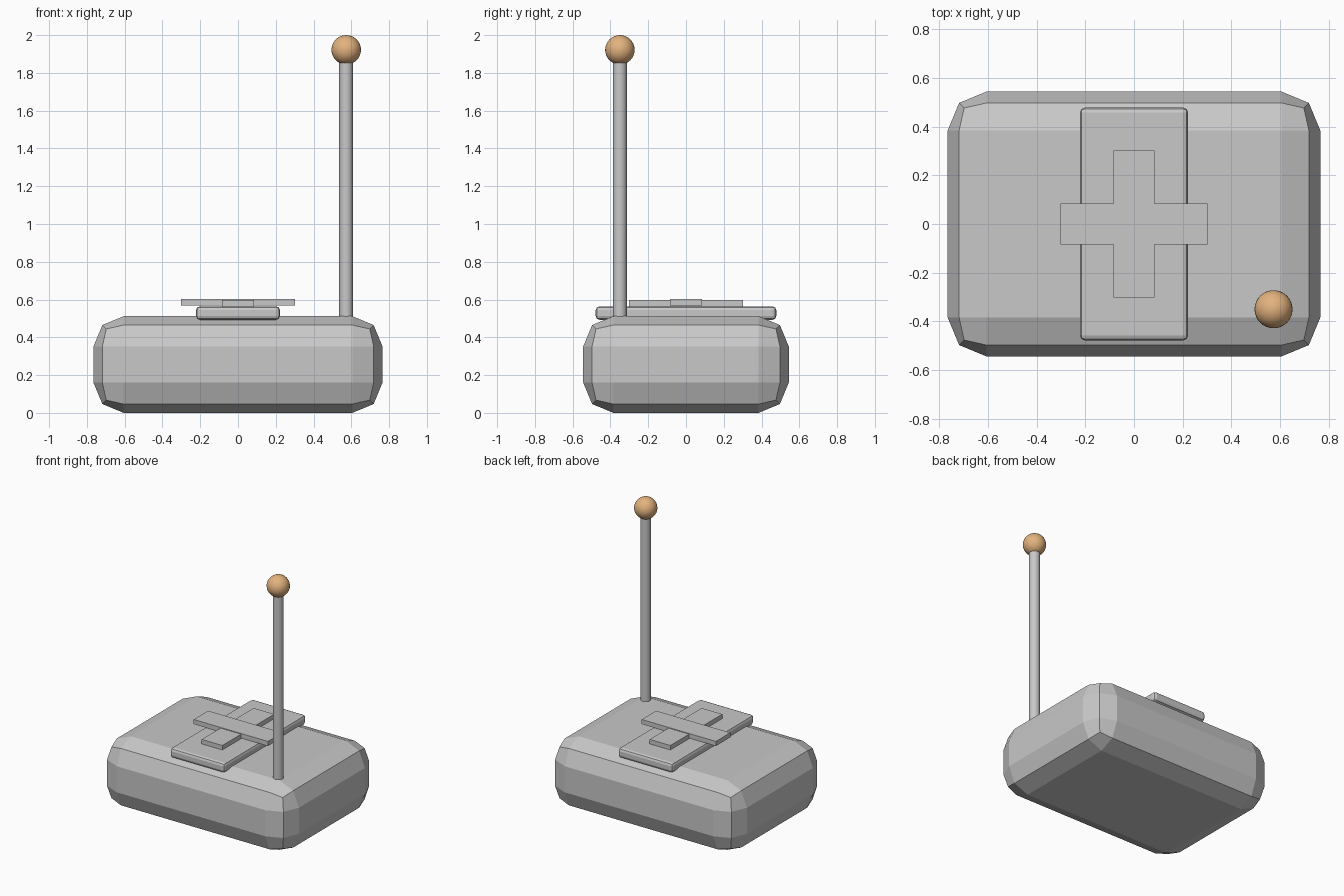
import bpy
import math

default = bpy.data.objects.get("Cube")
if default:
    bpy.data.objects.remove(default, do_unlink=True)


def material(name, rgb):
    mat = bpy.data.materials.new(name)
    mat.use_nodes = True
    color = (*rgb, 1.0)
    mat.diffuse_color = color
    mat.node_tree.nodes["Principled BSDF"].inputs["Base Color"].default_value = color
    return mat


grey = material("light grey", (0.58, 0.58, 0.58))
tan = material("warm tan", (0.77, 0.45, 0.21))


def finish(name, mat):
    ob = bpy.context.object
    ob.name = name
    ob.data.name = name
    ob.data.materials.append(mat)
    return ob


def block(name, half_x, half_y, bottom, top, bevel=0.0, segments=2):
    """Box centred on the z axis, with optional rounded edges."""
    bpy.ops.mesh.primitive_cube_add(size=2, location=(0, 0, (bottom + top) / 2))
    ob = finish(name, grey)
    ob.scale = (half_x, half_y, (top - bottom) / 2)
    bpy.ops.object.transform_apply(location=False, rotation=False, scale=True)
    if bevel:
        mod = ob.modifiers.new("Rounded edges", 'BEVEL')
        mod.width = bevel
        mod.segments = segments
    return ob


# Chunky rounded body
block("body", 0.765, 0.544, 0.0, 0.512, bevel=0.16)

# Raised pad and the crossed bars on top of it
block("pad", 0.222, 0.478, 0.493, 0.564, bevel=0.02)
block("lengthwise_bar", 0.084, 0.302, 0.562, 0.597)
block("crosswise_bar", 0.302, 0.084, 0.568, 0.602)

# Antenna rod, rooted inside the body, with a ball tip
ANTENNA_X, ANTENNA_Y = 0.573, -0.35
TIP_Z, TIP_RADIUS = 1.922, 0.078
ROOT_Z = 0.45
bpy.ops.mesh.primitive_cylinder_add(
    vertices=16, radius=0.037, depth=TIP_Z - ROOT_Z,
    location=(ANTENNA_X, ANTENNA_Y, (TIP_Z + ROOT_Z) / 2))
finish("antenna_rod", grey)
bpy.ops.object.shade_smooth_by_angle(angle=math.radians(30))

bpy.ops.mesh.primitive_uv_sphere_add(
    segments=32, ring_count=16, radius=TIP_RADIUS,
    location=(ANTENNA_X, ANTENNA_Y, TIP_Z))
finish("antenna_tip", tan)
bpy.ops.object.shade_smooth()
